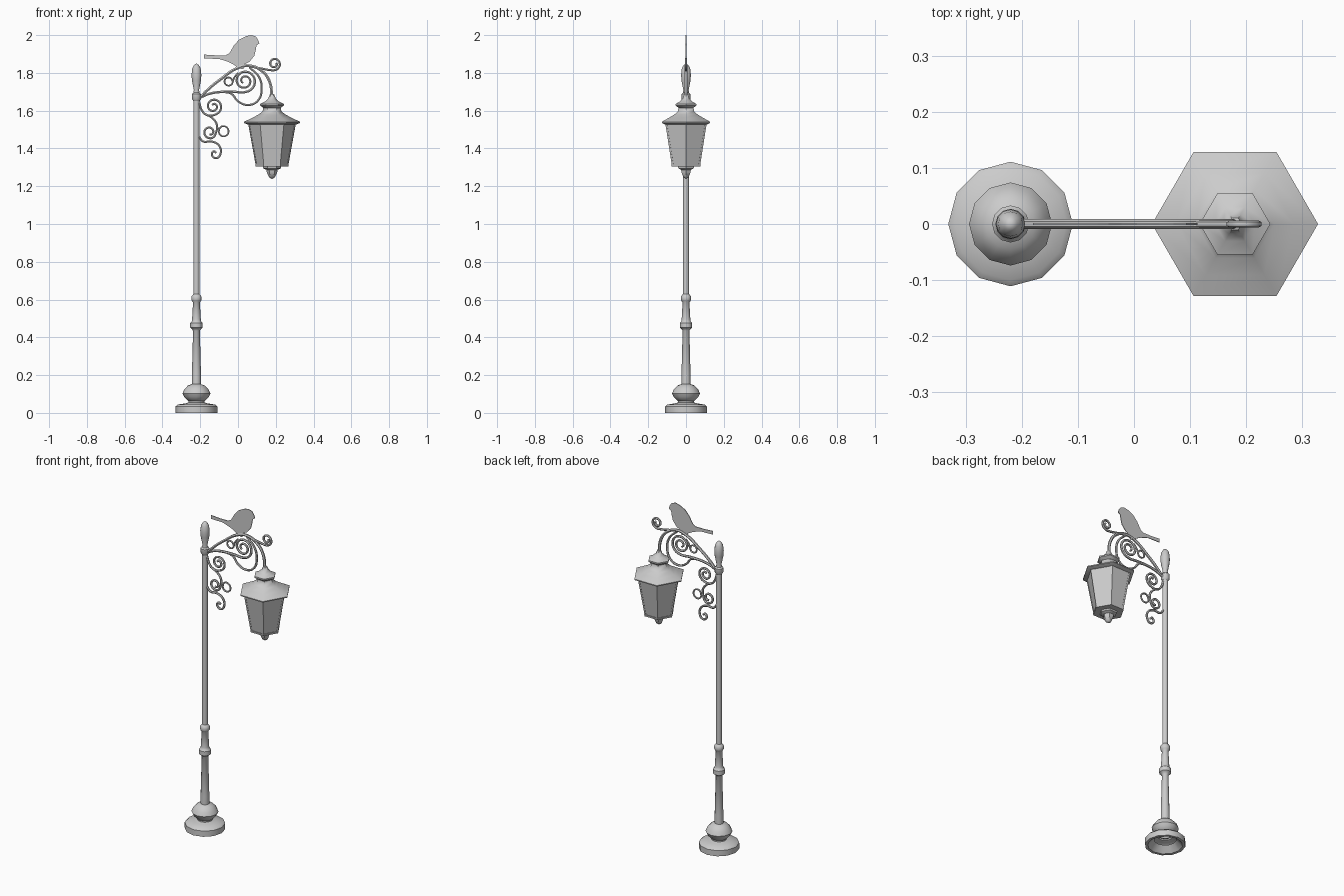
import bpy, bmesh, math
from mathutils import Vector

if "Cube" in bpy.data.objects:
    bpy.data.objects.remove(bpy.data.objects["Cube"])

POST_X, LAMP_X = -0.22, 0.18


def add_mesh(name, bm, angle=None):
    bmesh.ops.recalc_face_normals(bm, faces=bm.faces)
    me = bpy.data.meshes.new(name)
    bm.to_mesh(me)
    bm.free()
    ob = bpy.data.objects.new(name, me)
    bpy.context.collection.objects.link(ob)
    if angle:
        bpy.ops.object.select_all(action='DESELECT')
        ob.select_set(True)
        bpy.context.view_layer.objects.active = ob
        bpy.ops.object.shade_smooth_by_angle(angle=math.radians(angle))
    return ob


def lathe(name, profile, sides, x, angle=None):
    """Turn (radius, z) points around a vertical axis; radius 0 makes a tip."""
    bm = bmesh.new()
    rings = []
    for r, z in profile:
        n = sides if r > 0 else 1
        rings.append([bm.verts.new((x + r * math.cos(math.tau * i / sides),
                                    r * math.sin(math.tau * i / sides), z)) for i in range(n)])
    for a, b in zip(rings, rings[1:]):
        for i in range(sides):
            j = (i + 1) % sides
            quad = [a[i % len(a)], a[j % len(a)], b[j % len(b)], b[i % len(b)]]
            bm.faces.new(list(dict.fromkeys(quad)))
    return add_mesh(name, bm, angle)


def rod(name, pts, depth=0.0065, taper=1.0):
    """Round bar through (x, z) points in the y = 0 plane."""
    cu = bpy.data.curves.new(name, 'CURVE')
    cu.dimensions = '3D'
    cu.bevel_depth, cu.bevel_resolution = depth, 1
    cu.resolution_u, cu.use_fill_caps = 5, True
    sp = cu.splines.new('BEZIER')
    sp.bezier_points.add(len(pts) - 1)
    for i, (p, (x, z)) in enumerate(zip(sp.bezier_points, pts)):
        p.co = (x, 0, z)
        p.handle_left_type = p.handle_right_type = 'AUTO'
        p.radius = 1 + (taper - 1) * i / (len(pts) - 1)
    ob = bpy.data.objects.new(name, cu)
    bpy.context.collection.objects.link(ob)
    bpy.ops.object.select_all(action='DESELECT')
    ob.select_set(True)
    bpy.context.view_layer.objects.active = ob
    bpy.ops.object.convert(target='MESH')
    bpy.ops.object.shade_smooth_by_angle(angle=math.radians(50))


def spiral(cx, cz, r0, r1, start, turns):
    n = int(abs(turns) * 8) + 1
    out = []
    for i in range(n + 1):
        t = i / n
        a = math.radians(start) + math.tau * turns * t
        r = r0 + (r1 - r0) * t
        out.append((cx + r * math.cos(a), cz + r * math.sin(a)))
    return out


# Post: hollow foot, bulb, tapered column with rings, slim shaft, finial
lathe("base_foot", [(0.06, 0.035), (0.095, 0.0), (0.111, 0.0), (0.111, 0.034), (0.1, 0.044),
                    (0.06, 0.05), (0.042, 0.055), (0.042, 0.065)], 12, POST_X, 40)
lathe("base_bulb", [(0.03, 0.06), (0.045, 0.064), (0.065, 0.085), (0.074, 0.103), (0.064, 0.125),
                    (0.045, 0.145), (0.024, 0.152)], 12, POST_X, 40)
lathe("lower_column", [(0.024, 0.14), (0.024, 0.2), (0.018, 0.435), (0.025, 0.445), (0.033, 0.451),
                       (0.033, 0.476), (0.025, 0.484), (0.023, 0.495), (0.018, 0.585), (0.025, 0.594),
                       (0.027, 0.6), (0.027, 0.615), (0.022, 0.622), (0.016, 0.63)], 12, POST_X, 40)
lathe("shaft", [(0.016, 0.62), (0.016, 1.665)], 12, POST_X, 40)
lathe("finial", [(0.016, 1.65), (0.024, 1.662), (0.024, 1.688), (0.016, 1.695), (0.014, 1.71),
                 (0.024, 1.76), (0.026, 1.79), (0.022, 1.825), (0.012, 1.842), (0, 1.85)], 12, POST_X, 40)

# Arm carrying the lantern, and its scrollwork
rod("main_arm", [(-0.21, 1.66), (-0.15, 1.72), (-0.087, 1.77), (-0.01, 1.822), (0.06, 1.838),
                 (0.13, 1.807), (0.167, 1.754), (0.18, 1.67)], 0.0085)
rod("arm_end_curl", [(0.06, 1.835), (0.13, 1.822), (0.168, 1.815)]
    + spiral(0.192, 1.848, 0.033, 0.012, -80, 1.3), 0.0065)
rod("brace_spiral", [(-0.21, 1.665), (-0.15, 1.69), (-0.08, 1.7), (-0.02, 1.7)]
    + spiral(0.035, 1.758, 0.06, 0.014, -90, 1.9), 0.0075, 0.8)
rod("brace_loop", [(-0.08, 1.7), (-0.035, 1.69), (0.0, 1.65), (0.055, 1.63), (0.107, 1.655),
                   (0.125, 1.72), (0.11, 1.78), (0.06, 1.83)])
rod("brace_small_curl", [(0.0, 1.8), (-0.02, 1.775)] + spiral(-0.05, 1.755, 0.023, 0.02, 0, -1), 0.005)
rod("upper_side_scroll", [(-0.208, 1.65), (-0.187, 1.595), (-0.16, 1.575)]
    + spiral(-0.13, 1.623, 0.045, 0.01, -80, 1.6))
rod("middle_side_stem", [(-0.18, 1.585), (-0.135, 1.56), (-0.112, 1.525), (-0.118, 1.48)]
    + spiral(-0.15, 1.487, 0.034, 0.014, -60, -1.1))
rod("side_ring", [(-0.112, 1.53)] + spiral(-0.077, 1.49, 0.029, 0.024, 150, -1), 0.005)
rod("lower_side_scroll", [(-0.205, 1.46), (-0.185, 1.437), (-0.14, 1.437), (-0.1, 1.415), (-0.093, 1.37),
                          (-0.115, 1.349), (-0.138, 1.365), (-0.128, 1.385), (-0.115, 1.376)])

# Lantern: six-sided roof, panes, corner bars and pendant
lathe("lantern_roof", [(0, 1.527), (0.13, 1.527), (0.148, 1.535), (0.148, 1.541), (0.105, 1.562), (0.07, 1.58),
                       (0.05, 1.597), (0.046, 1.615), (0.063, 1.628), (0.063, 1.636), (0.035, 1.65),
                       (0.02, 1.665), (0.012, 1.685), (0, 1.69)], 6, LAMP_X, 45)
TOP, BOT = (0.127, 1.535), (0.086, 1.308)
lathe("lantern_panes", [(0, TOP[1]), (TOP[0] - 0.003, TOP[1]), (BOT[0] - 0.003, BOT[1]),
                        (0, BOT[1])], 6, LAMP_X)
bars = bmesh.new()
for i in range(6):
    a = math.tau * i / 6
    u, v = Vector((math.cos(a), math.sin(a), 0)), Vector((-math.sin(a), math.cos(a), 0))
    loops = []
    for r, z in (TOP, BOT):
        c = Vector((LAMP_X, 0, z)) + u * r
        loops.append([bars.verts.new(c + u * p + v * q)
                      for p, q in ((0, 0), (-0.005, 0.008), (-0.012, 0), (-0.005, -0.008))])
    for k in range(4):
        m = (k + 1) % 4
        bars.faces.new([loops[0][k], loops[0][m], loops[1][m], loops[1][k]])
    bars.faces.new(loops[0])
    bars.faces.new(loops[1])
add_mesh("lantern_corner_bars", bars)
lathe("lantern_bottom_rim", [(0, 1.316), (0.089, 1.316), (0.087, 1.305), (0.05, 1.304), (0, 1.304)], 6, LAMP_X)
lathe("lantern_pendant", [(0.05, 1.308), (0.047, 1.295), (0.03, 1.287), (0.027, 1.272),
                          (0.016, 1.248), (0, 1.238)], 6, LAMP_X, 45)

# Bird cut from thin sheet, perched on the arm
outline = [(-0.18, 1.897), (-0.18, 1.876), (-0.1, 1.874), (-0.05, 1.858), (-0.02, 1.842), (-0.01, 1.835),
           (-0.022, 1.815), (-0.01, 1.815), (0.004, 1.836), (0.018, 1.836), (0.016, 1.82), (0.028, 1.82),
           (0.03, 1.843), (0.06, 1.858), (0.086, 1.89), (0.094, 1.92), (0.098, 1.946), (0.113, 1.956),
           (0.106, 1.976), (0.094, 1.993), (0.07, 2.0), (0.045, 1.995), (0.005, 1.975), (-0.022, 1.945),
           (-0.045, 1.905), (-0.065, 1.893), (-0.12, 1.893)]
bm = bmesh.new()
face = bm.faces.new([bm.verts.new((x, -0.002, z)) for x, z in outline])
ext = bmesh.ops.extrude_face_region(bm, geom=[face], use_keep_orig=True)
bmesh.ops.translate(bm, vec=(0, 0.004, 0), verts=[g for g in ext["geom"] if isinstance(g, bmesh.types.BMVert)])
bmesh.ops.triangulate(bm, faces=[f for f in bm.faces if len(f.verts) > 4])
add_mesh("bird", bm)
